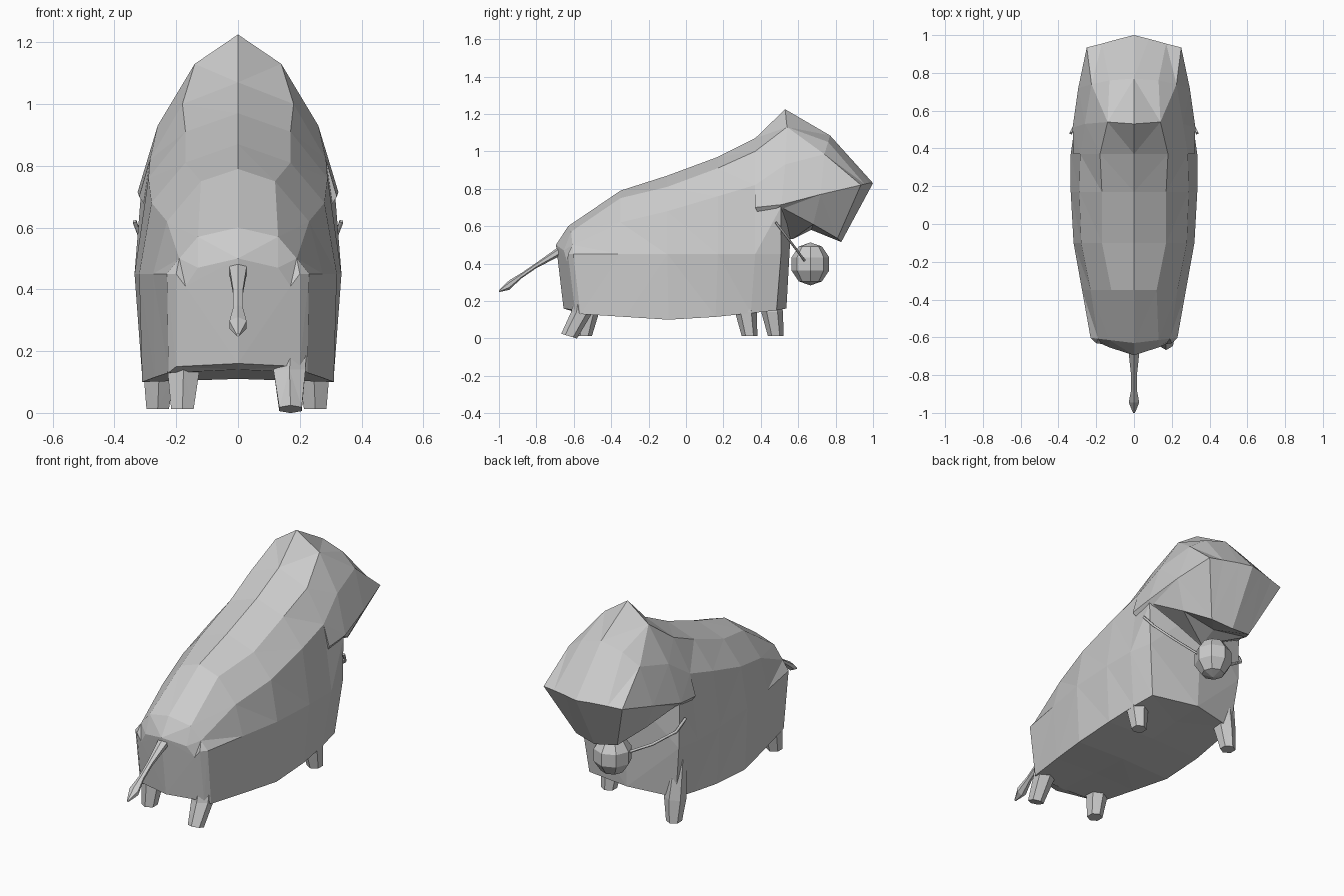
import bpy, bmesh, math
from mathutils import Vector

if "Cube" in bpy.data.objects:
    bpy.data.objects.remove(bpy.data.objects["Cube"])


def make_object(name, verts, faces):
    me = bpy.data.meshes.new(name)
    me.from_pydata(verts, [], faces)
    bm = bmesh.new()
    bm.from_mesh(me)
    bmesh.ops.triangulate(bm, faces=[f for f in bm.faces])
    bmesh.ops.recalc_face_normals(bm, faces=bm.faces)
    bm.to_mesh(me)
    bm.free()
    ob = bpy.data.objects.new(name, me)
    bpy.context.collection.objects.link(ob)
    return ob


def loft(name, rings, split_caps=False):
    """Bridge closed rings; split caps are folded along the centre line."""
    n = len(rings[0])
    verts = [p for r in rings for p in r]
    faces = []
    for i in range(len(rings) - 1):
        for j in range(n):
            k = (j + 1) % n
            faces.append((i * n + j, i * n + k, (i + 1) * n + k, (i + 1) * n + j))
    for base in (0, (len(rings) - 1) * n):
        ids = [base + j for j in range(n)]
        if split_caps:
            h = n // 2
            faces += [ids[:h + 1], ids[h:] + ids[:1]]
        else:
            faces.append(ids)
    return make_object(name, verts, faces)


def mirrored(half):
    """Half outline from top centre to bottom centre -> full ring."""
    return half + [(-x, y, z) for x, y, z in half[-2:0:-1]]


def hex_ring(x, y, z, rx, ry, sides=6, tilt=0):
    pts = []
    for i in range(sides):
        a = 2 * math.pi * (i + 0.5) / sides
        dy = ry * math.sin(a)
        pts.append((x + rx * math.cos(a), y + dy, z + tilt * dy))
    return pts


# Body: y, top z, shoulder x z, upper side x z, middle x, lower x, belly z, bow
stations = [
    (-.695, .50, .13, .47, .17, .41, .20, .20, .15, .32),
    (-.63, .60, .13, .57, .19, .50, .23, .225, .13, .12),
    (-.35, .79, .12, .75, .23, .62, .275, .27, .115, 0),
    (-.10, .87, .17, .81, .28, .68, .32, .31, .10, 0),
    (.17, .97, .17, .91, .29, .76, .335, .31, .115, 0),
    (.37, 1.07, .18, 1.0, .285, .82, .335, .295, .135, 0),
    (.57, .75, .15, .73, .315, .70, .31, .275, .15, -.2),
]
rings = []
for y, zt, xs, zs, xu, zu, xm, xl, zb, bow in stations:
    half = [(0, zt), (xs, zs), (xu, zu), (xm, .45), (xl, zb), (0, zb + .01)]
    rings.append(mirrored([
        (x, (y + bow * x) * (1 - .06 * max(0, (.45 - z) / .3)), z) for x, z in half]))
loft("body", rings, True)

# Head: neck, crown, brow and muzzle outlines
head = [
    [(0, .37, 1.07), (.18, .37, 1.0), (.285, .37, .82), (.32, .37, .70),
     (.28, .40, .64), (0, .45, .55)],
    [(0, .53, 1.225), (.14, .54, 1.13), (.26, .53, .93), (.325, .51, .715),
     (.30, .52, .695), (0, .57, .53)],
    [(0, .77, 1.085), (.13, .76, 1.05), (.225, .74, .985), (.295, .72, .77),
     (.22, .68, .61), (0, .67, .58)],
    [(0, 1.0, .83), (.08, .98, .83), (.17, .955, .825), (.25, .935, .82),
     (.13, .81, .535), (0, .83, .515)],
]
loft("head", [mirrored(h) for h in head], True)

# Legs: hip x, hip y, foot x, foot y, sole tilt
legs = {
    "front_leg_right": (.27, .31, .25, .34, 0),
    "front_leg_left": (-.27, .45, -.26, .48, 0),
    "hind_leg_right": (.19, -.52, .17, -.625, -.3),
    "hind_leg_left": (-.19, -.51, -.18, -.545, 0),
}
for name, (hx, hy, fx, fy, tilt) in legs.items():
    ax, ay = fx * .98, hy + (fy - hy) * .35
    loft(name, [
        hex_ring(hx, hy, .45, .045, .02),
        hex_ring(ax, ay, .14, .06, .058),
        hex_ring(fx, fy, .012, .042, .042, 6, tilt),
    ])

# Tail with a tuft: y, z, radius
tail = [(-.67, .47, .034), (-.80, .39, .018), (-.88, .335, .018),
        (-.945, .285, .032), (-1.0, .252, .006)]
loft("tail", [[(px, y, z + (pz - y) * .8) for px, pz, _ in hex_ring(0, y, 0, r, r)]
              for y, z, r in tail])

# Bell under the chin
bpy.ops.mesh.primitive_uv_sphere_add(segments=8, ring_count=5, radius=.115,
                                     location=(0, .665, .398))
bell = bpy.context.object
bell.name = "bell"
bell.scale = (.92, .92, 1)

# Cord running from the bell up both sides of the chest
cord_path = [(.05, .645, .40), (.20, .59, .475), (.31, .53, .555), (.335, .48, .62)]
for side, s in (("right", 1), ("left", -1)):
    cu = bpy.data.curves.new("cord_" + side, 'CURVE')
    cu.dimensions = '3D'
    cu.bevel_depth = .008
    cu.bevel_resolution = 0
    cu.use_fill_caps = True
    sp = cu.splines.new('POLY')
    sp.points.add(len(cord_path) - 1)
    for p, (x, y, z) in zip(sp.points, cord_path):
        p.co = (s * x, y, z, 1)
    bpy.context.collection.objects.link(bpy.data.objects.new("cord_" + side, cu))
